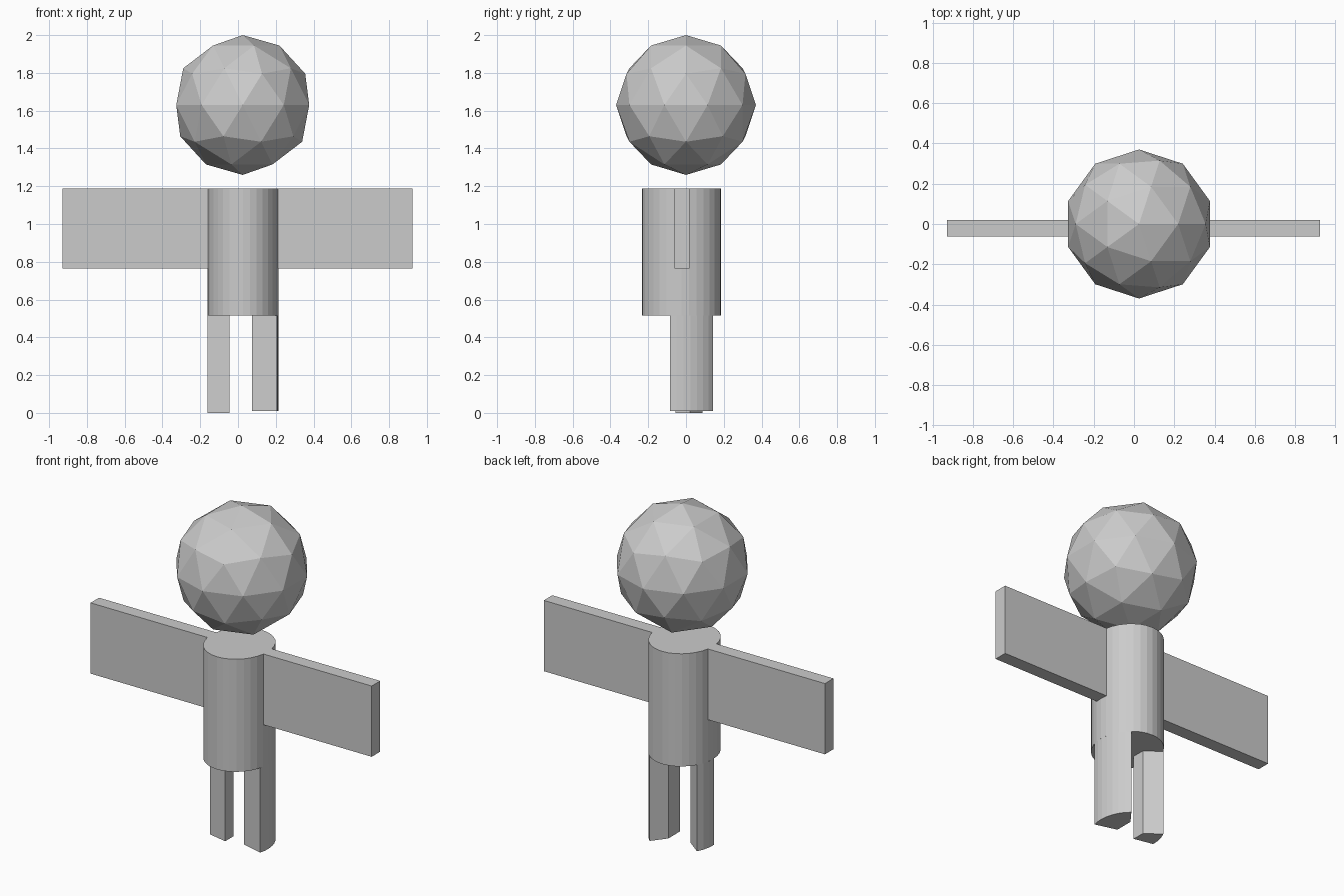
import bpy
import bmesh
import math

if "Cube" in bpy.data.objects:
    bpy.data.objects.remove(bpy.data.objects["Cube"])

CX, CY = 0.026, -0.024   # torso axis
RX, RY = 0.188, 0.210    # torso radii

grey = bpy.data.materials.new("plain grey")
grey.diffuse_color = (0.6, 0.6, 0.6, 1.0)
grey.use_nodes = True
grey.node_tree.nodes["Principled BSDF"].inputs["Base Color"].default_value = grey.diffuse_color


def finish(name, bm):
    bmesh.ops.recalc_face_normals(bm, faces=bm.faces)
    mesh = bpy.data.meshes.new(name)
    bm.to_mesh(mesh)
    bm.free()
    mesh.materials.append(grey)
    obj = bpy.data.objects.new(name, mesh)
    bpy.context.collection.objects.link(obj)
    return obj


def prism(name, outline, z0, z1):
    """Upright solid from a plan outline."""
    bm = bmesh.new()
    base = bm.faces.new([bm.verts.new((x, y, z0)) for x, y in outline])
    top = bmesh.ops.extrude_face_region(bm, geom=[base], use_keep_orig=True)
    verts = [v for v in top["geom"] if isinstance(v, bmesh.types.BMVert)]
    bmesh.ops.translate(bm, verts=verts, vec=(0, 0, z1 - z0))
    return finish(name, bm)


def arc(a0, a1, steps):
    """Points on the torso wall between two angles in degrees."""
    angles = [math.radians(a0 + (a1 - a0) * i / steps) for i in range(steps + 1)]
    return [(CX + RX * math.cos(a), CY + RY * math.sin(a)) for a in angles]


# Torso
prism("torso", arc(0, 360, 32)[:-1], 0.515, 1.187)

# Flat arms, starting at the torso wall
for name, x0, x1 in (("left_arm", -0.93, CX - 0.182), ("right_arm", CX + 0.182, 0.925)):
    prism(name, [(x0, -0.061), (x1, -0.061), (x1, 0.019), (x0, 0.019)], 0.765, 1.187)

# Legs: flat inner sides, outer side flush with the torso wall
prism("right_leg", [(0.075, 0.06), (0.075, -0.05)] + arc(-17, 53, 7), 0.01, 0.515)
prism("left_leg", [(-0.045, -0.056), (-0.045, 0.02)] + arc(148, 182, 3), 0.0, 0.515)

# Faceted floating head
bm = bmesh.new()
bmesh.ops.create_icosphere(bm, subdivisions=2, radius=0.37)
head = finish("head", bm)
head.location = (0.025, 0.0, 1.63)
